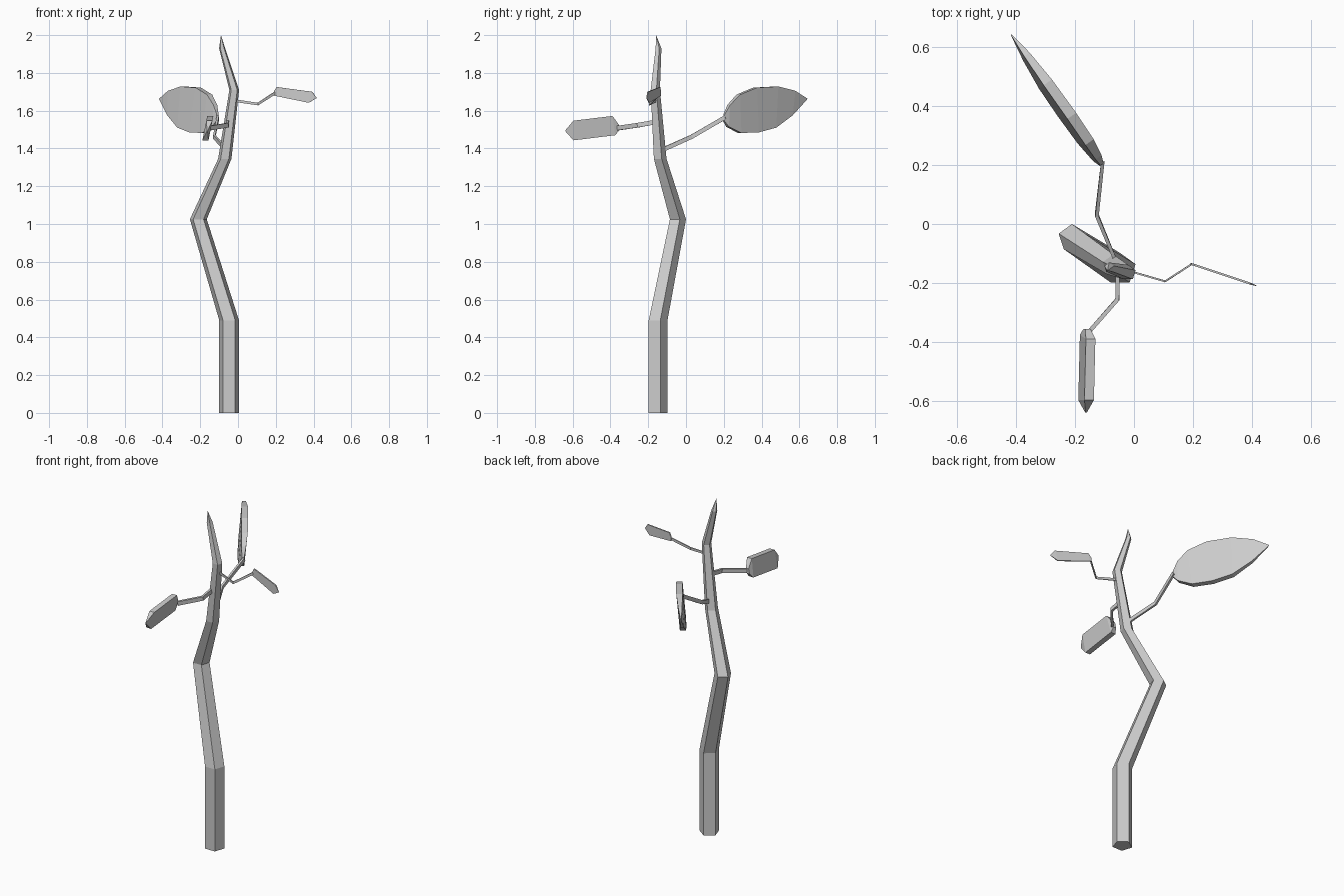
import bpy, bmesh, math
from mathutils import Vector

if "Cube" in bpy.data.objects:
    bpy.data.objects.remove(bpy.data.objects["Cube"])


def skin(name, rings):
    """Join equal-sized rings of points into a closed, flat-faced solid."""
    bm = bmesh.new()
    loops = [[bm.verts.new(p) for p in ring] for ring in rings]
    n = len(loops[0])
    for a, b in zip(loops, loops[1:]):
        for i in range(n):
            j = (i + 1) % n
            bm.faces.new((a[i], a[j], b[j], b[i]))
    bm.faces.new(loops[0][::-1])
    bm.faces.new(loops[-1])
    bmesh.ops.remove_doubles(bm, verts=bm.verts, dist=0.0005)
    bmesh.ops.recalc_face_normals(bm, faces=bm.faces)
    mesh = bpy.data.meshes.new(name)
    bm.to_mesh(mesh)
    bm.free()
    obj = bpy.data.objects.new(name, mesh)
    bpy.context.collection.objects.link(obj)
    return obj


def pentagon(x, y, z, r):
    return [Vector((x + r * math.cos(math.radians(90 + 72 * i)),
                    y + r * math.sin(math.radians(90 + 72 * i)), z)) for i in range(5)]


def stem(name, path, half_w, half_h):
    """Thin four-sided stem along a bent path."""
    pts = [Vector(p) for p in path]
    rings = []
    for i, p in enumerate(pts):
        d = pts[min(i + 1, len(pts) - 1)] - pts[max(i - 1, 0)]
        s = d.cross(Vector((0, 0, 1))).normalized()
        u = s.cross(d).normalized()
        s, u = s * half_w, u * half_h
        rings.append([p + s + u, p - s + u, p - s - u, p + s - u])
    return skin(name, rings)


def leaf(name, base, tip, z_mid, lean, stations):
    """Slab leaf; stations are (t_top, z_top, t_bottom, z_bottom, thickness)."""
    base, tip = Vector((*base, 0)), Vector((*tip, 0))
    axis = (tip - base).normalized()
    n = Vector((-axis.y, axis.x, 0))

    def at(t, z, side):
        p = base.lerp(tip, t) + n * (lean * (z - z_mid) + side)
        return Vector((p.x, p.y, z))

    return skin(name, [[at(tt, zt, th / 2), at(tt, zt, -th / 2),
                        at(tb, zb, -th / 2), at(tb, zb, th / 2)]
                       for tt, zt, tb, zb, th in stations])


# Crooked trunk, tapering to a point
skin("trunk", [pentagon(*r) for r in [
    (-0.047, -0.153, 0, 0.055), (-0.047, -0.153, 0.49, 0.055),
    (-0.21, -0.047, 1.025, 0.047), (-0.07, -0.14, 1.345, 0.037),
    (-0.02, -0.165, 1.71, 0.027), (-0.084, -0.147, 1.93, 0.017),
    (-0.09, -0.158, 2.0, 0.0001)]])

# Stems
stem("right_stem", [(-0.03, -0.155, 1.655), (0.105, -0.194, 1.635),
                    (0.195, -0.136, 1.693)], 0.003, 0.007)
stem("front_stem", [(-0.055, -0.16, 1.54), (-0.056, -0.255, 1.523),
                    (-0.148, -0.36, 1.508)], 0.007, 0.012)
stem("back_stem", [(-0.06, -0.13, 1.39), (-0.126, 0.03, 1.462),
                   (-0.106, 0.208, 1.565)], 0.006, 0.011)

# Leaves
leaf("right_leaf", (0.19, -0.134), (0.415, -0.209), 1.68, 0.0, [
    (0.0, 1.702, 0.0, 1.68, 0.004), (0.07, 1.725, 0.04, 1.678, 0.007),
    (0.9, 1.7, 0.82, 1.642, 0.007), (1, 1.67, 1, 1.666, 0.002)])
leaf("front_leaf", (-0.16, -0.355), (-0.16, -0.638), 1.505, 0.2, [
    (0, 1.525, 0, 1.495, 0.018), (0.12, 1.572, 0.07, 1.47, 0.032),
    (0.85, 1.547, 0.85, 1.443, 0.032), (1, 1.497, 1, 1.49, 0.004)])
leaf("back_leaf", (-0.106, 0.203), (-0.42, 0.638), 1.605, -0.09, [
    (0, 1.58, 0, 1.545, 0.012), (0.05, 1.63, 0.05, 1.515, 0.025),
    (0.16, 1.685, 0.2, 1.482, 0.034), (0.36, 1.722, 0.41, 1.485, 0.036),
    (0.62, 1.728, 0.62, 1.51, 0.034), (0.84, 1.705, 0.82, 1.575, 0.022),
    (1, 1.664, 1, 1.66, 0.003)])
